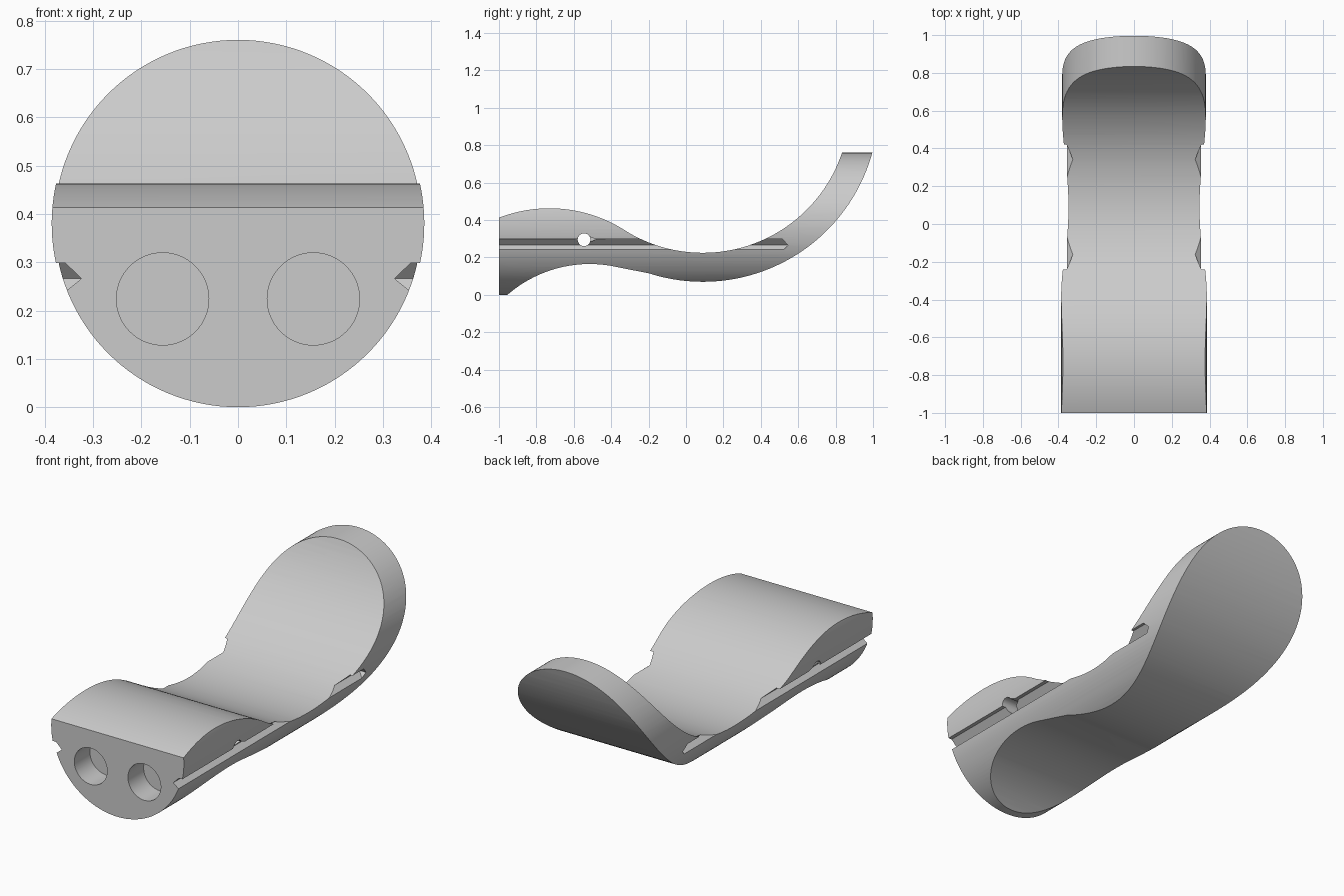
import bpy, bmesh, math
from mathutils import Vector

old = bpy.data.objects.get("Cube")
if old:
    bpy.data.objects.remove(old, do_unlink=True)

grey = bpy.data.materials.new("light_grey")
grey.use_nodes = True
colour = (0.6, 0.6, 0.6, 1)
grey.diffuse_color = colour
grey.node_tree.nodes["Principled BSDF"].inputs["Base Color"].default_value = colour


def loft(name, start, end):
    """Solid between two matching point loops."""
    bm = bmesh.new()
    a = [bm.verts.new(p) for p in start]
    b = [bm.verts.new(p) for p in end]
    n = len(a)
    bm.faces.new(a)
    bm.faces.new(b[::-1])
    for i in range(n):
        j = (i + 1) % n
        bm.faces.new((a[i], b[i], b[j], a[j]))
    bmesh.ops.recalc_face_normals(bm, faces=bm.faces)
    mesh = bpy.data.meshes.new(name)
    bm.to_mesh(mesh)
    bm.free()
    mesh.materials.append(grey)
    ob = bpy.data.objects.new(name, mesh)
    bpy.context.scene.collection.objects.link(ob)
    return ob


def extrude(name, section, axis, lo, hi):
    """Extrude a 2D section along x (section in y, z) or y (section in x, z)."""
    if axis == "x":
        return loft(name, [(lo, u, v) for u, v in section], [(hi, u, v) for u, v in section])
    return loft(name, [(u, lo, v) for u, v in section], [(u, hi, v) for u, v in section])


def circle(cx, cz, r, n):
    return [(cx + r * math.cos(math.tau * i / n), cz + r * math.sin(math.tau * i / n))
            for i in range(n)]


def boolean(target, tool, operation):
    mod = target.modifiers.new("cut", "BOOLEAN")
    mod.operation, mod.object, mod.solver = operation, tool, "EXACT"
    bpy.context.view_layer.objects.active = target
    bpy.ops.object.modifier_apply(modifier=mod.name)
    bpy.data.objects.remove(tool, do_unlink=True)


def arc(cy, cz, r, y0, y1, side, n=28):
    """Arc sampled evenly by angle; side is +1 for a crest, -1 for a trough."""
    a0, a1 = math.asin((y0 - cy) / r), math.asin((y1 - cy) / r)
    angles = [a0 + (a1 - a0) * i / n for i in range(n + 1)]
    return [(cy + r * math.sin(a), cz + side * r * math.cos(a)) for a in angles]


# Wavy side profile: front crest and rear scoop, above and below
SCOOP_Y, SCOOP_Z, INNER, OUTER = 0.09, 1.01, 0.785, 0.94
top = arc(-0.73, -0.287, 0.75, -1, -0.318, 1)
top += arc(SCOOP_Y, SCOOP_Z, INNER, -0.31, 0.85, -1, 48)
bottom = arc(-0.515, -0.504, 0.669, -0.99, -0.36, 1)
bottom += arc(SCOOP_Y, SCOOP_Z, OUTER, -0.2, 1.01, -1, 48)
body = extrude("body", top + bottom[::-1] + [(-1, bottom[0][1])], "x", -0.6, 0.6)

# Round outline, slightly wider around the front crest above the groove
RADIUS, GROOVE_TOP = 0.38, 0.298
outline = extrude("outline", circle(0, RADIUS, RADIUS, 128), "y", -1.2, 1.2)
start = math.asin((GROOVE_TOP - RADIUS) / 0.3855)
sweep = math.pi - 2 * start
band = [(0.3855 * math.cos(start + sweep * i / 80),
         RADIUS + 0.3855 * math.sin(start + sweep * i / 80)) for i in range(81)]
boolean(outline, extrude("crest_band", band, "y", -1.1, 0), "UNION")
boolean(body, outline, "INTERSECT")

# V grooves along both sides with pointed rear ends, and round sockets in front
for s in (1, -1):
    section = [(0.324, 0.266, 0.545), (0.357, GROOVE_TOP, 0.515), (0.45, GROOVE_TOP, 0.515),
               (0.45, 0.266, 0.545), (0.45, 0.164, 0.45)]
    groove = loft("groove", [(s * x, -1.1, z) for x, z, y in section],
                  [(s * x, y, z) for x, z, y in section])
    bmesh_tool = bmesh.new()
    bmesh_tool.from_mesh(groove.data)
    bmesh.ops.triangulate(bmesh_tool, faces=bmesh_tool.faces)
    bmesh_tool.to_mesh(groove.data)
    bmesh_tool.free()
    boolean(body, groove, "DIFFERENCE")
    socket = extrude("socket", circle(s * 0.156, 0.224, 0.0955, 64), "y", -1.1, -0.87)
    boolean(body, socket, "DIFFERENCE")
    notch = extrude("notch", [(-0.54, 0.322), (-0.48, 0.297), (-0.54, 0.272)],
                    "x", min(s * 0.32, s * 0.5), max(s * 0.32, s * 0.5))
    boolean(body, notch, "DIFFERENCE")

# Cross hole running side to side
boolean(body, extrude("cross_hole", circle(-0.545, 0.295, 0.034, 40), "x", -0.7, 0.7), "DIFFERENCE")

bpy.ops.object.select_all(action="DESELECT")
body.select_set(True)
bpy.context.view_layer.objects.active = body
bpy.ops.object.shade_smooth_by_angle(angle=math.radians(25))
